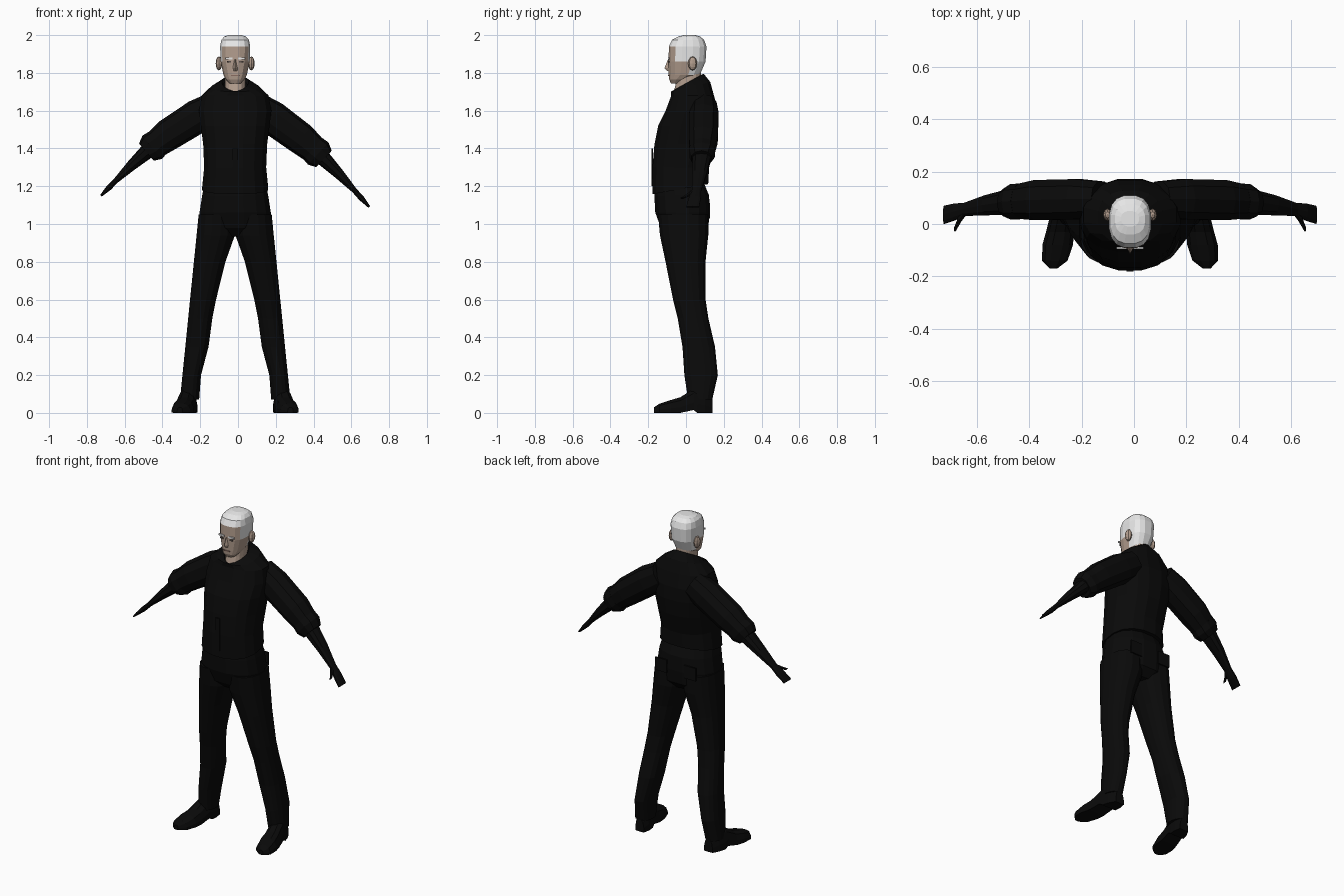
import bpy, bmesh, math
from mathutils import Vector

cube = bpy.data.objects.get("Cube")
if cube:
    bpy.data.objects.remove(cube, do_unlink=True)

MID = -0.015  # centre line of the body
SIDES = (("left", 1), ("right", -1))


def material(name, red, green, blue):
    mat = bpy.data.materials.new(name)
    mat.use_nodes = True
    mat.diffuse_color = (red, green, blue, 1)
    shader = mat.node_tree.nodes["Principled BSDF"]
    shader.inputs["Base Color"].default_value = mat.diffuse_color
    shader.inputs["Roughness"].default_value = 0.9
    return mat


BLACK = material("black cloth", 0.003, 0.003, 0.003)
SKIN = material("skin", 0.45, 0.34, 0.27)
HAIR = material("white hair", 0.8, 0.8, 0.8)
LIP = material("lips", 0.25, 0.15, 0.12)
EYE = material("eyes", 0.1, 0.08, 0.07)


def loft(name, rings, *mats, open_end=False, rule=None):
    """Skin a list of equal point rings; rule picks a material index per face."""
    bm = bmesh.new()
    rows = [[bm.verts.new(point) for point in ring] for ring in rings]
    for lower, upper in zip(rows, rows[1:]):
        for i in range(len(lower)):
            bm.faces.new((lower[i - 1], lower[i], upper[i], upper[i - 1]))
    bm.faces.new(rows[0])
    if not open_end:
        bm.faces.new(rows[-1])
    bmesh.ops.recalc_face_normals(bm, faces=bm.faces)
    if rule:
        for face in bm.faces:
            face.material_index = rule(face.calc_center_median())
    mesh = bpy.data.meshes.new(name)
    bm.to_mesh(mesh)
    bm.free()
    for mat in mats:
        mesh.materials.append(mat)
    bpy.context.collection.objects.link(bpy.data.objects.new(name, mesh))


def unit_ring(count, power):
    """Points of a rounded-square outline around the origin."""
    points = []
    for i in range(count):
        angle = math.tau * (i + 0.5) / count
        points.append([math.copysign(abs(value) ** (2 / power), value)
                       for value in (math.cos(angle), math.sin(angle))])
    return points


def level(z, half, front, back, x=MID, tilt=0, power=2.3):
    """Horizontal ring between a front and a back depth."""
    middle, depth = (front + back) / 2, (back - front) / 2
    ring = [Vector((x + half * a, middle + depth * b, z)) for a, b in unit_ring(16, power)]
    for point in ring:
        point.z += tilt * point.y
    return ring


def plate(name, x, y, z, half_width, half_height, mat):
    corners = ((-1, -1), (1, -1), (1, 1), (-1, 1))
    loft(name, [[(x + a * half_width, y + depth, z + b * half_height) for a, b in corners]
                for depth in (-0.004, 0.004)], mat)


def arm_point(side, t):
    """Gently bowed line from the shoulder (0) to the fingertips (1)."""
    drop = 0.53 if side > 0 else 0.47
    return Vector((MID + side * (0.11 + 0.6 * t), 0.095 - 0.06 * t ** 3,
                   1.62 - drop * t + 0.045 * math.sin(math.pi * t)))


def arm_part(name, side, stations, reach=0):
    """Tube of (position along the arm, half thickness, half depth)."""
    rings = []
    for i, (t, thick, depth) in enumerate(stations):
        along = arm_point(side, t + 0.05) - arm_point(side, t - 0.05)
        up = Vector((-along.z, 0, along.x)).normalized()
        centre = arm_point(side, t) - Vector((0, reach * i, 0))
        rings.append([centre + up * thick * b + Vector((0, depth * a, 0))
                      for a, b in unit_ring(10, 2.3)])
    loft(name, rings, BLACK)


# Shirt, with an open neck that dips to a V at the front
loft("shirt", [
    level(1.19, 0.178, -0.18, 0.12, tilt=0.18),
    level(1.3, 0.167, -0.18, 0.125),
    level(1.42, 0.172, -0.17, 0.16),
    level(1.52, 0.185, -0.15, 0.175),
    level(1.6, 0.195, -0.11, 0.17),
    level(1.68, 0.18, -0.08, 0.15),
    level(1.72, 0.125, -0.08, 0.13, tilt=0.25),
    level(1.745, 0.072, -0.076, 0.095, tilt=0.55, power=1.7),
    level(1.73, 0.063, -0.068, 0.085, tilt=0.55, power=1.7),
], BLACK, open_end=True)
plate("shirt_placket", MID, -0.178, 1.3, 0.014, 0.1, BLACK)

# Trousers
loft("trouser_seat", [
    level(1.21, 0.165, -0.16, 0.1),
    level(1.15, 0.178, -0.17, 0.125),
    level(1.06, 0.192, -0.165, 0.128),
    level(0.98, 0.19, -0.135, 0.12),
    level(0.935, 0.13, -0.09, 0.08),
], BLACK)

# Height, inner edge, front and back of a leg; the outer edge flares evenly
LEG = ((1.05, 0, -0.15, 0.12), (0.94, 0, -0.14, 0.12), (0.8, 0.05, -0.11, 0.105),
       (0.6, 0.1, -0.07, 0.105), (0.5, 0.12, -0.045, 0.12), (0.35, 0.14, -0.02, 0.155),
       (0.2, 0.18, -0.01, 0.17), (0.07, 0.19, 0.01, 0.14))

# Depth, half width and top of a shoe from heel to toe
SHOE = ((0.14, 0.03, 0.08), (0.1, 0.045, 0.12), (0.06, 0.05, 0.13), (0.04, 0.05, 0.13),
        (-0.03, 0.055, 0.085), (-0.08, 0.06, 0.07), (-0.14, 0.05, 0.05), (-0.17, 0.015, 0.03))


def trouser_ring(side, z, inner, front, back):
    outer = 0.3 - z / 10
    return level(z, (outer - inner) / 2, front, back, x=MID + side * (outer + inner) / 2)


def shoe_ring(side, y, half, top):
    x = MID + side * (0.262 - 0.18 * y)
    sole = 0.015 if 0 < y < 0.05 else 0
    outline = [(a, max(0, b)) for a, b in unit_ring(12, 2.5)]
    return [(x + half * a, y, sole + (top - sole) * b + a * a * 0.001) for a, b in outline]


for word, side in SIDES:
    loft(word + "_trouser_leg", [trouser_ring(side, *row) for row in LEG], BLACK)
    loft(word + "_shoe", [shoe_ring(side, *row) for row in SHOE], BLACK)
    plate(word + "_trouser_pocket", MID + side * 0.1, 0.122, 1.07, 0.04, 0.04, BLACK)

    # Arms: sleeve, rolled cuff, forearm with hand, thumb
    arm_part(word + "_sleeve", side, [
        (0, 0.08, 0.07), (0.15, 0.09, 0.08), (0.4, 0.085, 0.08), (0.55, 0.07, 0.065)])
    arm_part(word + "_cuff", side, [
        (0.5, 0.075, 0.07), (0.55, 0.08, 0.07), (0.6, 0.06, 0.055)])
    arm_part(word + "_forearm_and_hand", side, [
        (0.5, 0.05, 0.05), (0.6, 0.04, 0.05), (0.73, 0.028, 0.04),
        (0.87, 0.014, 0.026), (0.93, 0.015, 0.033), (1, 0.006, 0.036)])
    arm_part(word + "_thumb", side, [
        (0.85, 0.01, 0.014), (0.9, 0.01, 0.014), (0.93, 0.006, 0.01)], reach=0.033)

# Neck
loft("neck", [
    level(1.62, 0.055, -0.07, 0.07),
    level(1.69, 0.055, -0.068, 0.075),
    level(1.74, 0.055, -0.056, 0.08),
    level(1.82, 0.055, -0.05, 0.08),
], SKIN)


# Head: hair covers the crown, the sides above the ears and the nape
def hair_rule(centre):
    crown = centre.z > 1.945
    sides = centre.y > -0.04 and centre.z > 1.87
    nape = centre.y > 0.03 and centre.z > 1.8
    return int(crown or sides or nape)


loft("head", [
    level(1.745, 0.03, -0.08, -0.03),
    level(1.765, 0.05, -0.09, 0.015),
    level(1.79, 0.063, -0.093, 0.075),
    level(1.86, 0.078, -0.094, 0.105, power=2.6),
    level(1.94, 0.081, -0.092, 0.11, power=2.6),
    level(1.975, 0.074, -0.075, 0.097, power=2.6),
    level(1.993, 0.058, -0.04, 0.075, power=2.6),
    level(2, 0.035, -0.01, 0.05),
], SKIN, HAIR, rule=hair_rule)

# Face
loft("nose", [[(MID - half, -0.088, z), (MID, tip, z), (MID + half, -0.088, z)]
              for z, half, tip in ((1.87, 0.007, -0.096), (1.825, 0.015, -0.114),
                                   (1.81, 0.013, -0.1))], SKIN)
plate("mouth", MID, -0.091, 1.787, 0.022, 0.003, LIP)
for word, side in SIDES:
    plate(word + "_eyebrow", MID + side * 0.033, -0.091, 1.876, 0.019, 0.005, HAIR)
    plate(word + "_eye", MID + side * 0.032, -0.091, 1.86, 0.011, 0.004, EYE)
    bpy.ops.mesh.primitive_uv_sphere_add(
        segments=8, ring_count=6, location=(MID + side * 0.086, 0.035, 1.85))
    ear = bpy.context.object
    ear.name = word + "_ear"
    ear.scale = (0.017, 0.024, 0.037)
    ear.data.materials.append(SKIN)
